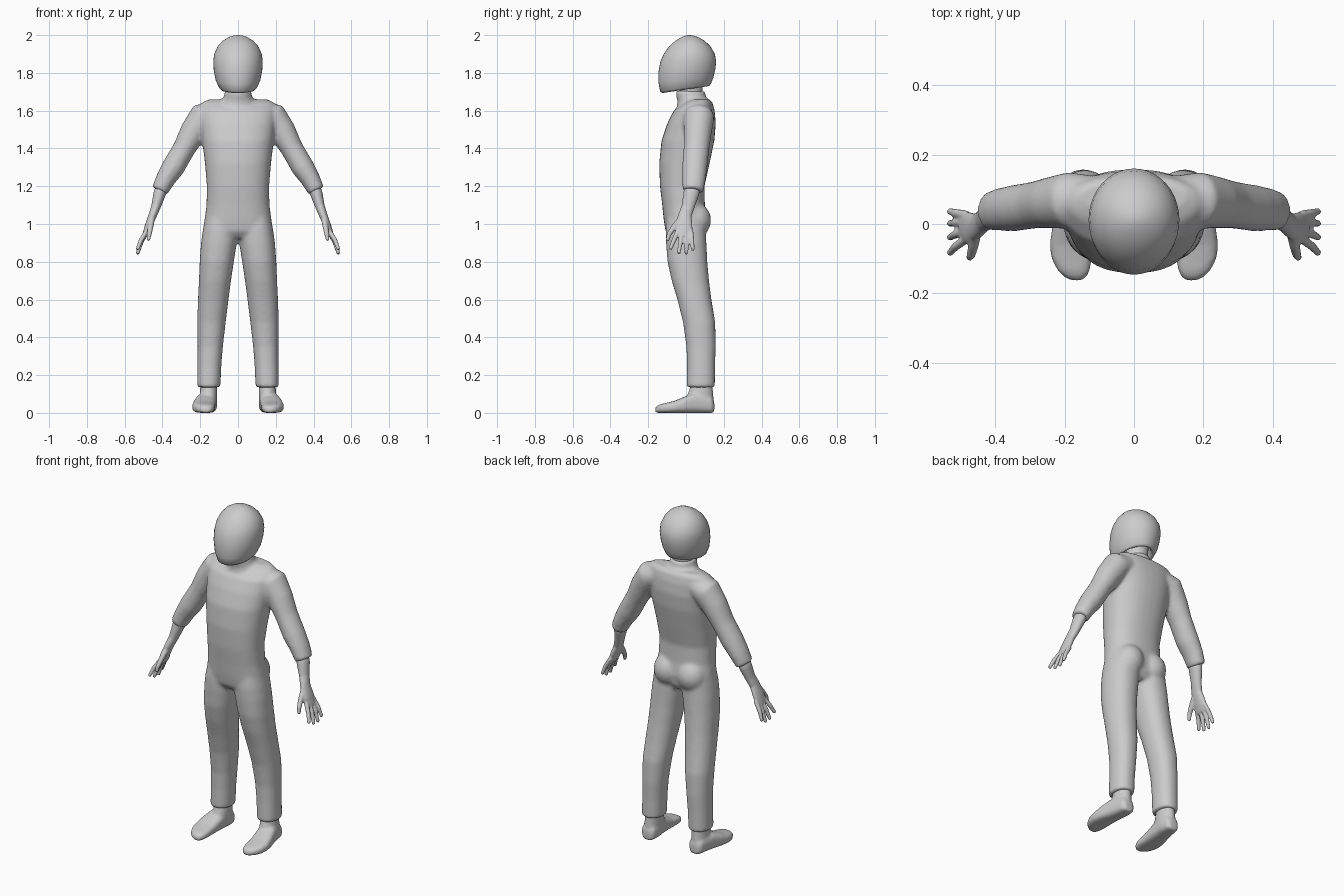
import bpy, bmesh, math
from mathutils import Vector

grey = bpy.data.materials.new("plain grey")
grey.diffuse_color = (0.6, 0.6, 0.6, 1)


def ring(bm, c, u, v, a, b, n=32, p=2.0):
    """Superellipse ring around c, radius a along u and b along v."""
    out = []
    for i in range(n):
        t = 2 * math.pi * i / n
        ct, st = math.cos(t), math.sin(t)
        x = math.copysign(abs(ct) ** (2 / p), ct) * a
        y = math.copysign(abs(st) ** (2 / p), st) * b
        out.append(bm.verts.new(c + u * x + v * y))
    return out


def skin(bm, rings, caps=True):
    """Bridge consecutive rings and close both ends."""
    for r, q in zip(rings, rings[1:]):
        for i in range(len(r)):
            j = (i + 1) % len(r)
            bm.faces.new((r[i], r[j], q[j], q[i]))
    if caps:
        bm.faces.new(rings[0])
        bm.faces.new(rings[-1])


def stack(bm, rows, p=2.0):
    """Level slices: z, x min, x max, y front, y back."""
    skin(bm, [ring(bm, Vector(((x0 + x1) / 2, (y0 + y1) / 2, z)), Vector((1, 0, 0)),
                   Vector((0, 1, 0)), abs(x1 - x0) / 2, (y1 - y0) / 2, p=p)
              for z, x0, x1, y0, y1 in rows])


def limb(bm, rows, s=1, n=24):
    """Tube along a path: x, y, z, radius along y, radius across."""
    pts = [Vector((s * r[0], r[1], r[2])) for r in rows]
    rings = []
    for i, c in enumerate(pts):
        t = (pts[min(i + 1, len(pts) - 1)] - pts[max(i - 1, 0)]).normalized()
        u = Vector((0, 1, 0))
        u = (u - t * u.dot(t)).normalized()
        rings.append(ring(bm, c, u, t.cross(u), rows[i][3], rows[i][4], n))
    skin(bm, rings)


def ball(bm, c, r, scale=(1, 1, 1)):
    vs = bmesh.ops.create_uvsphere(bm, u_segments=24, v_segments=16, radius=r)["verts"]
    for v in vs:
        v.co = Vector([v.co[k] * scale[k] + c[k] for k in range(3)])


def finish(name, bm, voxel=None, smooth=0):
    bmesh.ops.recalc_face_normals(bm, faces=bm.faces)
    me = bpy.data.meshes.new(name)
    bm.to_mesh(me)
    bm.free()
    me.materials.append(grey)
    for f in me.polygons:
        f.use_smooth = True
    ob = bpy.data.objects.new(name, me)
    bpy.context.collection.objects.link(ob)
    if voxel:
        m = ob.modifiers.new("blend", 'REMESH')
        m.mode, m.voxel_size, m.use_smooth_shade = 'VOXEL', voxel, True
        m = ob.modifiers.new("soften", 'SMOOTH')
        m.factor, m.iterations = 0.5, smooth
    return ob


# Suit: torso, collar, sleeves and trouser legs blended into one skin
bm = bmesh.new()
torso = [(1.66, .155, .03, .125), (1.645, .19, -.01, .14), (1.60, .205, -.065, .152),
         (1.53, .20, -.10, .158), (1.44, .19, -.13, .15), (1.32, .175, -.142, .125),
         (1.20, .165, -.138, .098), (1.10, .167, -.126, .10), (1.02, .178, -.118, .11),
         (.96, .186, -.108, .10), (.925, .10, -.08, .08)]
stack(bm, [(z, -w, w, f, b) for z, w, f, b in torso], p=2.3)
stack(bm, [(1.60, -.12, .12, -.05, .13), (1.65, -.09, .09, -.045, .12),
           (1.675, -.074, .074, -.052, .105), (1.705, -.07, .07, -.055, .10)])
for s in (1, -1):
    limb(bm, [(.12, .07, 1.585, .07, .065), (.185, .068, 1.565, .082, .08),
              (.235, .062, 1.49, .075, .072), (.285, .055, 1.40, .068, .060),
              (.343, .046, 1.30, .067, .061), (.385, .042, 1.235, .062, .052),
              (.415, .036, 1.175, .056, .045)], s)
    stack(bm, [(1.04, s * .01, s * .172, -.10, .10), (.97, s * .002, s * .186, -.108, .105),
               (.90, s * .006, s * .196, -.106, .108), (.80, s * .022, s * .203, -.098, .113),
               (.70, s * .037, s * .207, -.076, .122), (.60, s * .050, s * .212, -.046, .135),
               (.48, s * .065, s * .216, -.016, .155), (.35, s * .08, s * .214, .002, .158),
               (.25, s * .088, s * .215, .005, .154), (.135, s * .093, s * .217, .004, .153)], p=2.2)
    ball(bm, (s * .078, .048, 1.02), .085, (1, 1, 1.1))
finish("suit", bm, .010, 8)

# Helmet: shell with a rim that rises to the back and a hollow underside
bm = bmesh.new()
rows = [(1.80, .07, -.08, .10, .15), (1.725, .076, -.105, .11, .15), (1.712, .09, -.125, .123, .15),
        (1.722, .10, -.137, .132, .15), (1.76, .118, -.145, .145, .11), (1.81, .128, -.146, .155, .05),
        (1.86, .131, -.136, .16, 0), (1.90, .126, -.118, .153, 0), (1.94, .108, -.09, .13, 0),
        (1.97, .081, -.056, .099, 0), (1.99, .048, -.022, .064, 0), (1.998, .022, 0, .036, 0),
        (2.0, .004, .013, .021, 0)]
rings = []
for z, w, f, b, slope in rows:
    c = Vector((0, (f + b) / 2, z + slope * (f + b) / 2))
    rings.append(ring(bm, c, Vector((1, 0, 0)), Vector((0, 1, slope)), w, (b - f) / 2, 40))
skin(bm, rings)
finish("helmet", bm)

# Neck inside the collar
bm = bmesh.new()
stack(bm, [(1.64, -.062, .062, -.03, .09), (1.72, -.06, .06, -.035, .088),
           (1.82, -.06, .06, -.035, .09)])
finish("neck", bm)

for s, side in ((1, "left"), (-1, "right")):
    # Hand: forearm, flat palm, four fingers and thumb
    bm = bmesh.new()
    limb(bm, [(.395, .038, 1.22, .04, .032), (.415, .028, 1.16, .042, .033),
              (.435, .010, 1.09, .034, .025), (.452, -.006, 1.045, .036, .022),
              (.476, -.012, .985, .047, .019), (.495, -.010, .935, .043, .014)], s)
    for y0, y1, z1 in ((-.042, -.082, .872), (-.018, -.038, .850),
                       (.006, .002, .848), (.026, .036, .868)):
        a, b = Vector((.482, y0, .965)), Vector((.530, y1, z1))
        m = a.lerp(b, .55) + Vector((.005, 0, 0))
        limb(bm, [(*a, .013, .013), (*m, .0125, .0125), (*b, .010, .010)], s, 12)
        ball(bm, (s * b.x, b.y, b.z), .0105)
    limb(bm, [(.455, -.02, 1.035, .018, .017), (.463, -.062, .985, .016, .015),
              (.470, -.09, .945, .013, .013), (.474, -.096, .92, .010, .010)], s, 12)
    ball(bm, (s * .474, -.096, .92), .0105)
    finish(side + "_hand", bm, .005, 4)

    # Foot: flat sole, low toe, ankle rising into the trouser leg
    bm = bmesh.new()
    foot = [(.150, .158, .025, .06), (.135, .158, .042, .085), (.09, .16, .05, .10),
            (.04, .168, .054, .105), (-.01, .177, .059, .085), (-.06, .182, .061, .064),
            (-.10, .180, .058, .054), (-.135, .174, .046, .046), (-.155, .168, .03, .036),
            (-.163, .166, .012, .026)]
    rings = [ring(bm, Vector((s * x, y, h / 2)), Vector((1, 0, 0)), Vector((0, 0, 1)),
                  w, h / 2, 32, 3.0) for y, x, w, h in foot]
    skin(bm, rings)
    stack(bm, [(.03, s * .113, s * .205, .01, .148), (.09, s * .110, s * .203, .005, .145),
               (.13, s * .110, s * .20, .02, .142), (.19, s * .112, s * .198, .03, .138)])
    finish(side + "_foot", bm, .008, 5)
